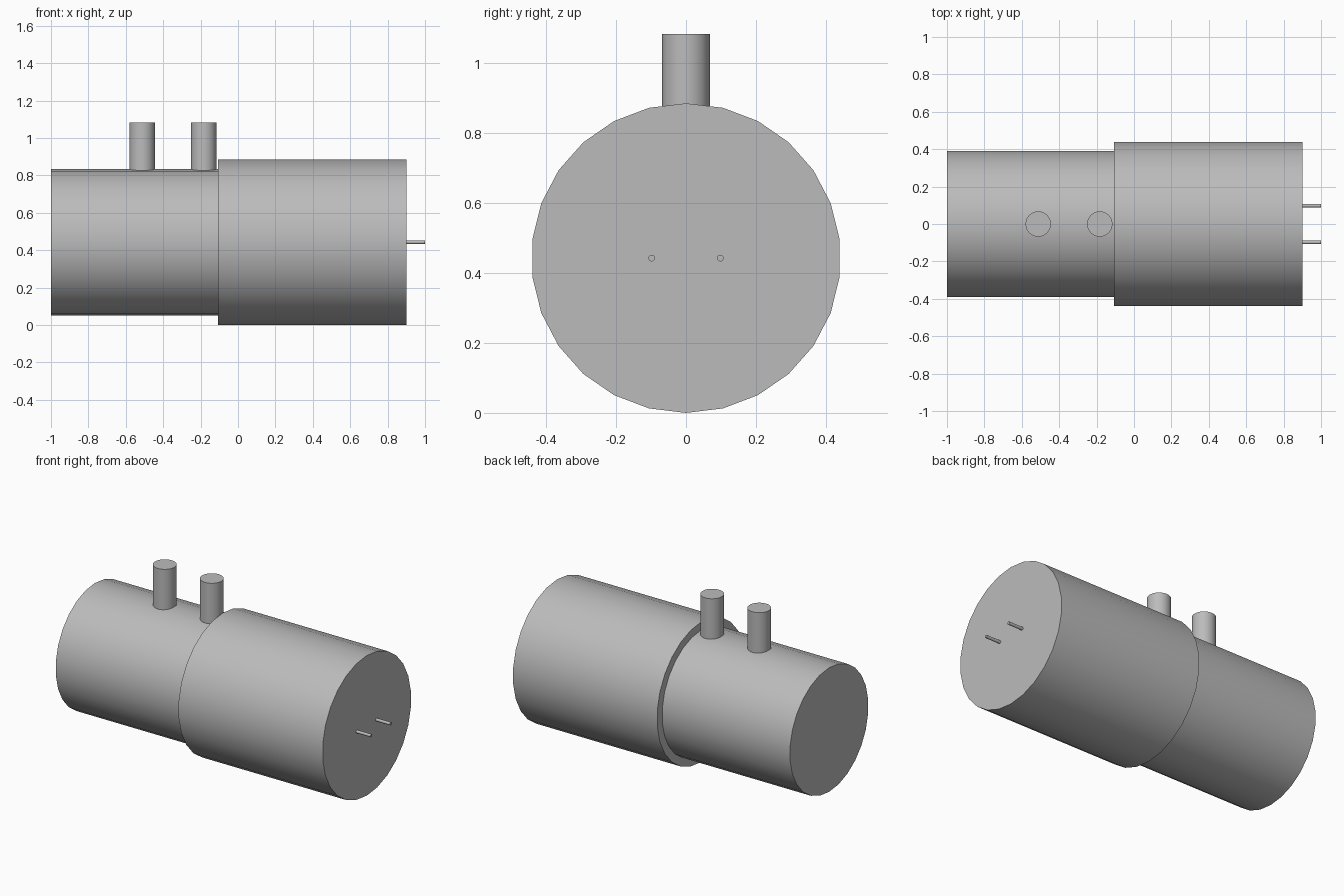
import bpy
import bmesh
from math import radians
from mathutils import Matrix, Vector

cube = bpy.data.objects.get("Cube")
if cube:
    bpy.data.objects.remove(cube, do_unlink=True)

# One plain grey for the whole model
GREY = (0.5, 0.5, 0.5, 1.0)
grey = bpy.data.materials.new("plain_grey")
grey.use_nodes = True
grey.diffuse_color = GREY
grey.node_tree.nodes["Principled BSDF"].inputs["Base Color"].default_value = GREY

SIDES = 26
AXIS_Z = 0.4425
# Turns a cylinder's axis to +x and puts a corner at the very top
LIE_DOWN = Matrix(((0, 0, 1, 0), (1, 0, 0, 0), (0, 1, 0, 0), (0, 0, 0, 1)))


def cylinder(name, radius, start, end, turn=Matrix.Identity(4)):
    """Capped cylinder between two points, smooth round its side."""
    start, end = Vector(start), Vector(end)
    bm = bmesh.new()
    bmesh.ops.create_cone(bm, cap_ends=True, segments=SIDES, radius1=radius,
                          radius2=radius, depth=(end - start).length, matrix=turn)
    mesh = bpy.data.meshes.new(name)
    bm.to_mesh(mesh)
    bm.free()
    mesh.materials.append(grey)
    obj = bpy.data.objects.new(name, mesh)
    obj.location = (start + end) / 2
    bpy.context.collection.objects.link(obj)
    bpy.ops.object.select_all(action="DESELECT")
    obj.select_set(True)
    bpy.context.view_layer.objects.active = obj
    bpy.ops.object.shade_smooth_by_angle(angle=radians(30))
    return obj


# Narrow body and wider motor housing
cylinder("narrow_body", 0.392, (-1, 0, AXIS_Z), (-0.107, 0, AXIS_Z), LIE_DOWN)
cylinder("wide_housing", AXIS_Z, (-0.107, 0, AXIS_Z), (0.9, 0, AXIS_Z), LIE_DOWN)

# Upright pipes, rooted inside the narrow body
for name, x in (("outer_pipe", -0.512), ("inner_pipe", -0.183)):
    cylinder(name, 0.068, (x, 0, 0.7), (x, 0, 1.083))

# Terminal pins on the end of the housing
for name, y in (("front_pin", -0.098), ("back_pin", 0.098)):
    cylinder(name, 0.0095, (0.89, y, AXIS_Z), (1, y, AXIS_Z), LIE_DOWN)
